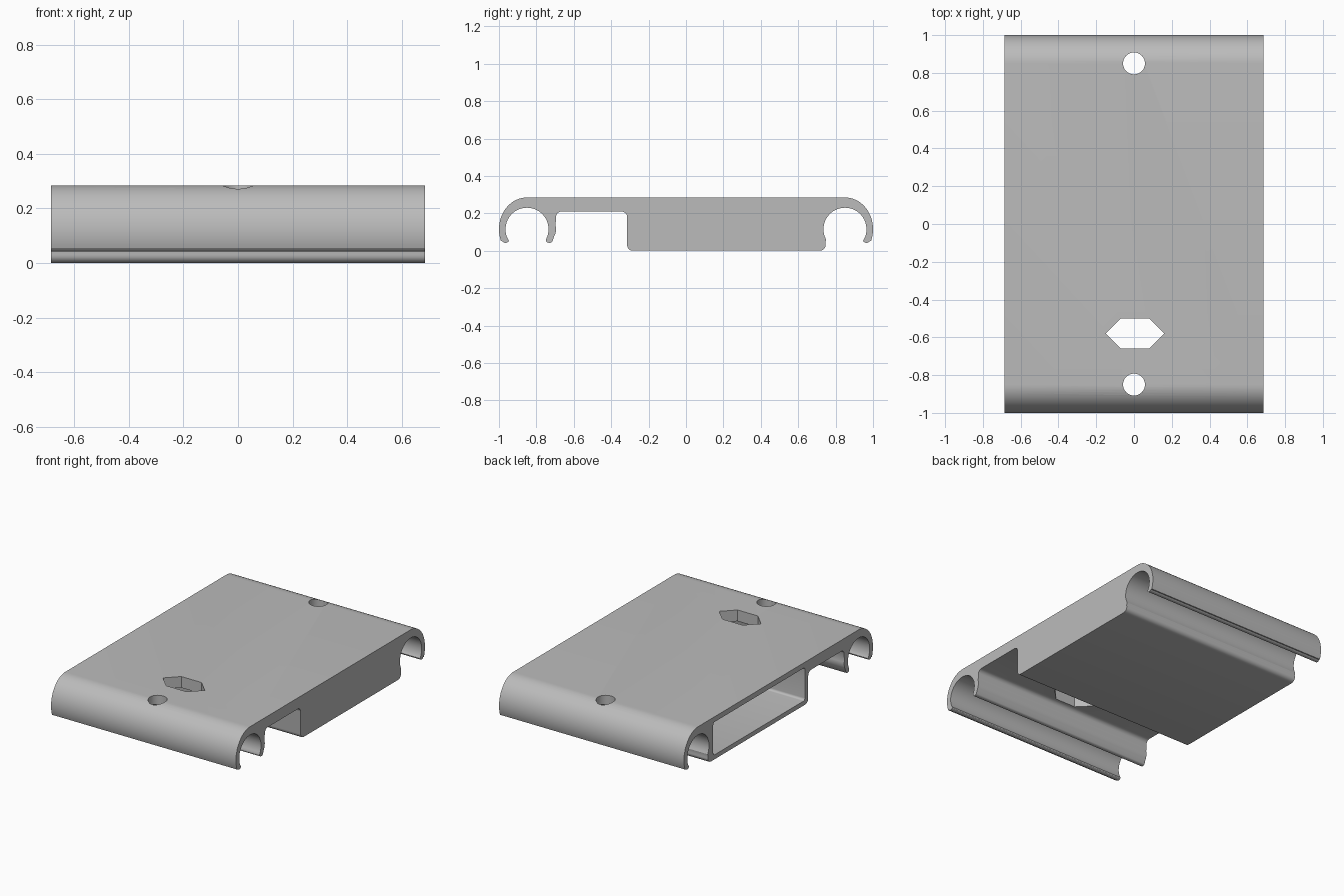
import bpy, bmesh, math

cube = bpy.data.objects.get("Cube")
if cube:
    bpy.data.objects.remove(cube, do_unlink=True)

HALF = 0.685      # half width along x
TOP = 0.285       # top of the plate
HOOK_Y, HOOK_Z = 0.85, 0.115

grey = bpy.data.materials.new("plain grey")
grey.use_nodes = True
grey.diffuse_color = (0.5, 0.5, 0.5, 1)
grey.node_tree.nodes["Principled BSDF"].inputs["Base Color"].default_value = (0.5, 0.5, 0.5, 1)


def arc(cy, cz, ry, rz, start, end, steps):
    """Points along an elliptical arc, angles in degrees."""
    angles = [math.radians(start + (end - start) * i / steps) for i in range(steps + 1)]
    return [(cy + ry * math.cos(a), cz + rz * math.sin(a)) for a in angles]


def prism(name, points, axis, low, high):
    """Extrude a closed outline along x (outline in y, z) or z (outline in x, y)."""
    bm = bmesh.new()
    place = (lambda a, b: (low, a, b)) if axis == "x" else (lambda a, b: (a, b, low))
    face = bm.faces.new([bm.verts.new(place(a, b)) for a, b in points])
    grown = bmesh.ops.extrude_face_region(bm, geom=[face])
    moved = [v for v in grown["geom"] if isinstance(v, bmesh.types.BMVert)]
    shift = (high - low, 0, 0) if axis == "x" else (0, 0, high - low)
    bmesh.ops.translate(bm, verts=moved, vec=shift)
    bmesh.ops.recalc_face_normals(bm, faces=bm.faces[:])
    mesh = bpy.data.meshes.new(name)
    bm.to_mesh(mesh)
    bm.free()
    obj = bpy.data.objects.new(name, mesh)
    bpy.context.collection.objects.link(obj)
    mesh.materials.append(grey)
    return obj


def rounded_box(y0, y1, z0, z1, r):
    return (arc(y1 - r, z1 - r, r, r, 0, 90, 5) + arc(y0 + r, z1 - r, r, r, 90, 180, 5)
            + arc(y0 + r, z0 + r, r, r, 180, 270, 5) + arc(y1 - r, z0 + r, r, r, 270, 360, 5))


# Outer wall, lip and inner channel of a hook, seen as the front one
hook = arc(-HOOK_Y, HOOK_Z, 0.15, TOP - HOOK_Z, 90, 202, 20)
hook += arc(-0.965, 0.055, 0.018, 0.013, 200, 360, 6)
hook += arc(-HOOK_Y, HOOK_Z, 0.115, 0.115, 208, -28, 36)
back_hook = [(-y, z) for y, z in reversed(hook)]

# Side outline: front hook, inner leg, recess, box, back hook
outline = list(hook)
outline += arc(-0.731, 0.055, 0.018, 0.013, 180, 340, 6)
outline += arc(-0.775, 0.115, 0.08, 0.08, -30, 15, 6)
outline += arc(-0.665, 0.18, 0.03, 0.03, 165, 90, 5)
outline += arc(-0.345, 0.18, 0.03, 0.03, 90, 0, 5)
outline += arc(-0.285, 0.03, 0.03, 0.03, 180, 270, 5)
outline += arc(0.715, 0.03, 0.032, 0.03, 270, 380, 6)
outline += back_hook
body = prism("clip_plate", outline, "x", -HALF, HALF)

# Pocket open on one end, screw holes and the six-sided slot
slot = [(-0.15, -0.58), (-0.07, -0.66), (0.08, -0.66), (0.16, -0.58), (0.08, -0.5), (-0.07, -0.5)]
cutters = [
    prism("pocket_cutter", rounded_box(-0.28, 0.69, 0.03, 0.25, 0.015), "x", -HALF - 0.1, HALF - 0.04),
    prism("slot_cutter", slot, "z", 0.1, 0.4),
]
for label, y in (("front", -HOOK_Y), ("back", HOOK_Y)):
    ring = arc(0, y, 0.058, 0.058, 0, 360, 32)[:-1]
    cutters.append(prism(label + "_hole_cutter", ring, "z", 0.1, 0.4))

bpy.context.view_layer.objects.active = body
for cutter in cutters:
    cutter.hide_render = True
    cut = body.modifiers.new(cutter.name, "BOOLEAN")
    cut.operation = "DIFFERENCE"
    cut.solver = "EXACT"
    cut.object = cutter
    bpy.ops.object.modifier_apply(modifier=cut.name)
    bpy.data.objects.remove(cutter, do_unlink=True)

# Smooth the curved walls, keep the corners crisp
bpy.ops.object.select_all(action="DESELECT")
body.select_set(True)
bpy.ops.object.shade_smooth_by_angle(angle=math.radians(30))
